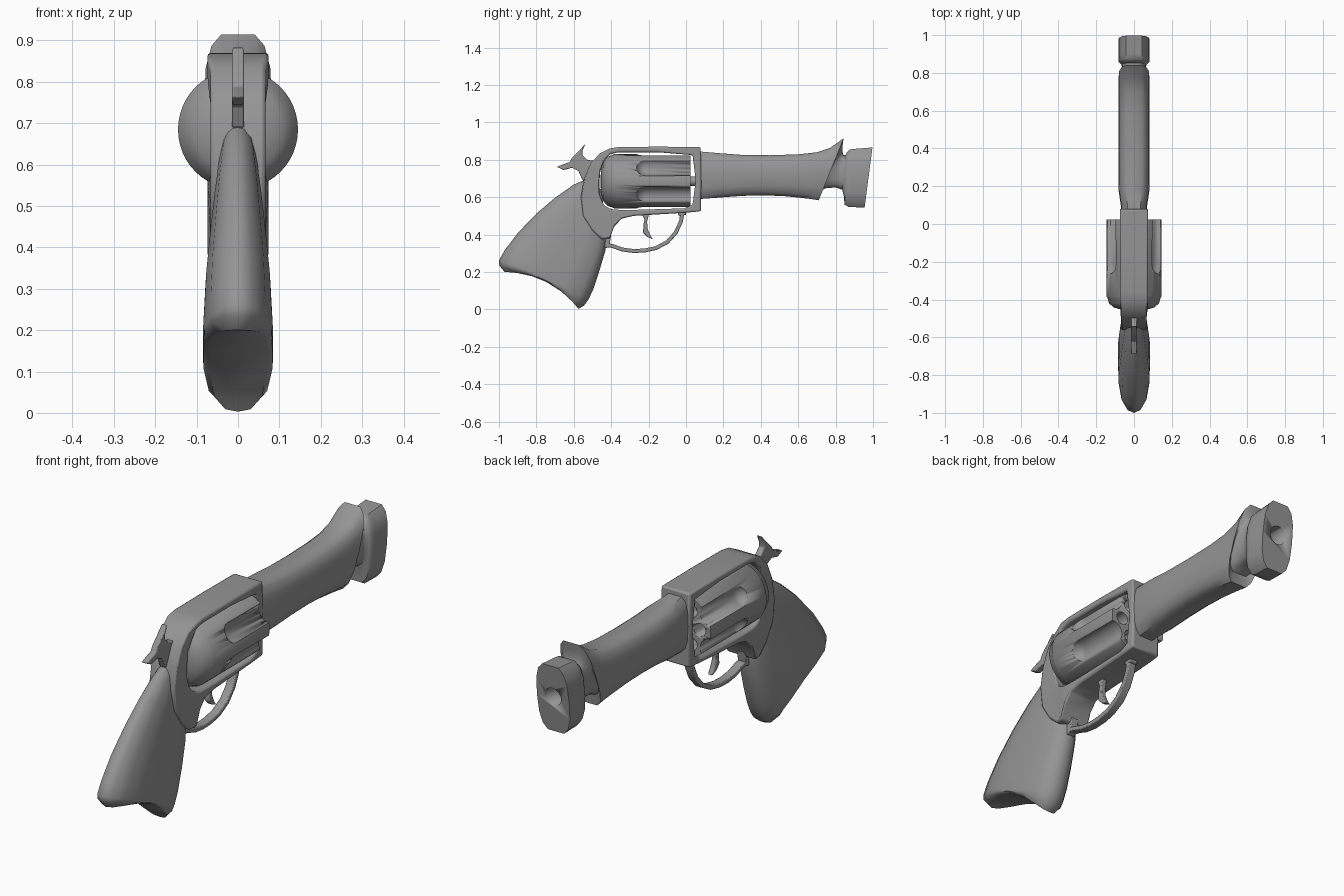
import bpy, bmesh, math
from mathutils import Matrix, Vector

if "Cube" in bpy.data.objects:
    bpy.data.objects.remove(bpy.data.objects["Cube"])

grey = bpy.data.materials.new("gunmetal_grey")
grey.diffuse_color = (0.3, 0.3, 0.3, 1)
grey.use_nodes = True
grey.node_tree.nodes["Principled BSDF"].inputs["Base Color"].default_value = grey.diffuse_color


def finish(name, bm, bevel=0.0, angle=40):
    bmesh.ops.recalc_face_normals(bm, faces=bm.faces)
    me = bpy.data.meshes.new(name)
    bm.to_mesh(me)
    bm.free()
    me.materials.append(grey)
    ob = bpy.data.objects.new(name, me)
    bpy.context.collection.objects.link(ob)
    if bevel:
        m = ob.modifiers.new("bevel", "BEVEL")
        m.width, m.segments, m.limit_method = bevel, 2, "ANGLE"
        m.angle_limit = math.radians(35)
    for o in bpy.context.selected_objects:
        o.select_set(False)
    ob.select_set(True)
    bpy.context.view_layer.objects.active = ob
    bpy.ops.object.shade_smooth_by_angle(angle=math.radians(angle))
    return ob


def plate(name, outline, half, bevel=0.004):
    """Extrude a side outline (y, z) evenly to both sides of x = 0."""
    bm = bmesh.new()
    a, b = ([bm.verts.new((x, y, z)) for y, z in outline] for x in (-half, half))
    bm.faces.new(a)
    bm.faces.new(b)
    for i in range(len(a)):
        j = (i + 1) % len(a)
        bm.faces.new((a[i], a[j], b[j], b[i]))
    return finish(name, bm, bevel)


def loft(name, half_section, stations, angle=40):
    """Skin mirrored sections; a station is (y0, z0, y1, z1, half width, bulge)."""
    bm = bmesh.new()
    rings = []
    for y0, z0, y1, z1, w, bulge in stations:
        d = Vector((y1 - y0, z1 - z0)).normalized()
        pts = []
        for u, t in half_section:
            s = bulge * 4 * t * (1 - t)
            pts.append((u * w, y0 + (y1 - y0) * t + d.y * s, z0 + (z1 - z0) * t - d.x * s))
        right = [bm.verts.new(p) for p in pts]
        left = [bm.verts.new((-x, y, z)) for x, y, z in pts]
        rings.append((right, left))
    for (r0, l0), (r1, l1) in zip(rings, rings[1:]):
        a, b = r0 + l0[::-1], r1 + l1[::-1]
        for i in range(len(a)):
            j = (i + 1) % len(a)
            bm.faces.new((a[i], a[j], b[j], b[i]))
    for r, l in (rings[0], rings[-1]):
        for i in range(len(r) - 1):
            bm.faces.new((r[i], r[i + 1], l[i + 1], l[i]))
    bmesh.ops.remove_doubles(bm, verts=bm.verts, dist=1e-5)
    return finish(name, bm, angle=angle)


def rod(bm, r, y0, y1, x, z, seg=24):
    m = Matrix.Translation((x, (y0 + y1) / 2, z)) @ Matrix.Rotation(math.pi / 2, 4, "X")
    bmesh.ops.create_cone(bm, cap_ends=True, segments=seg, radius1=r, radius2=r,
                          depth=y1 - y0, matrix=m)


def cut(target, cutter):
    cutter.hide_render = True
    cutter.hide_viewport = True
    m = target.modifiers.new("cut", "BOOLEAN")
    m.operation, m.solver, m.object = "DIFFERENCE", "EXACT", cutter


# Frame: ring of paired outer and window points
pairs = [(.078, .868, .035, .825), (-.15, .87, -.15, .84), (-.36, .868, -.36, .84),
         (-.41, .86, -.41, .828), (-.46, .835, -.44, .79), (-.51, .78, -.458, .74),
         (-.545, .70, -.463, .68), (-.562, .60, -.462, .62), (-.55, .50, -.45, .58),
         (-.50, .42, -.435, .555), (-.45, .375, -.41, .54), (-.41, .375, -.39, .535),
         (-.385, .44, -.37, .533), (-.345, .485, -.34, .532), (-.28, .50, -.28, .532),
         (0, .517, -.01, .54), (.08, .525, .035, .56), (.082, .69, .052, .69)]
bm = bmesh.new()
loops = []
for side in (-1, 1):
    for k in (0, 2):
        loops.append([bm.verts.new((side * (.074 if p[k] > -.45 else .066), p[k], p[k + 1]))
                      for p in pairs])
for i in range(len(pairs)):
    j = (i + 1) % len(pairs)
    for a, b in ((0, 1), (1, 3), (3, 2), (2, 0)):
        bm.faces.new((loops[a][i], loops[a][j], loops[b][j], loops[b][i]))
finish("frame", bm, 0.008)

# Chambered drum: lathed body with flutes and chambers cut in
CZ = .685
profile = [(0, -.457), (.06, -.455), (.105, -.443), (.132, -.42), (.141, -.39),
           (.145, -.385), (.145, .025), (0, .025)]
bm = bmesh.new()
vs = [bm.verts.new((r, y, CZ)) for r, y in profile]
es = [bm.edges.new(e) for e in zip(vs, vs[1:])]
bmesh.ops.spin(bm, geom=vs + es, cent=(0, 0, CZ), axis=(0, 1, 0),
               angle=2 * math.pi, steps=48)
bmesh.ops.remove_doubles(bm, verts=bm.verts, dist=1e-5)
drum = finish("drum", bm)
bm = bmesh.new()
for i in range(6):
    a = math.radians(60 * i)
    rod(bm, .03, -.15, .1, .088 * math.cos(a), CZ + .088 * math.sin(a))
chambers = finish("chamber_cutter", bm)
bm = bmesh.new()
for i in range(6):
    # Round-ended flute: a sphere with its front half stretched forward
    a = math.radians(60 * i + 30)
    m = Matrix.Translation((.163 * math.cos(a), -.215, CZ + .163 * math.sin(a)))
    m = m @ Matrix.Rotation(-math.pi / 2, 4, "X")
    new = bmesh.ops.create_uvsphere(bm, u_segments=20, v_segments=12, radius=.053, matrix=m)
    for v in new["verts"]:
        if v.co.y > -.214:
            v.co.y += .3
flutes = finish("flute_cutter", bm)
cut(drum, flutes)
cut(drum, chambers)
bm = bmesh.new()
rod(bm, .025, 0, .08, 0, CZ)
finish("drum_pin", bm)

# Barrel: lower point, upper point, half width; ends in a flared muzzle block
section = [(.5, 0), (.78, .08), (.95, .24), (1, .5), (.95, .76), (.78, .92), (.5, 1)]
barrel = loft("barrel", section, [
    (.06, .59, .06, .845, .066, 0), (.10, .592, .10, .842, .07, 0),
    (.18, .598, .18, .835, .082, 0), (.30, .607, .30, .826, .083, 0),
    (.42, .61, .45, .824, .083, 0), (.53, .605, .60, .829, .083, 0),
    (.61, .597, .70, .84, .083, 0), (.67, .59, .77, .863, .083, 0),
    (.71, .583, .842, .914, .082, 0), (.715, .635, .838, .88, .074, 0),
    (.75, .648, .836, .845, .066, 0), (.80, .652, .842, .825, .062, 0),
    (.835, .64, .852, .825, .066, 0), (.845, .60, .86, .84, .076, 0),
    (.847, .56, .875, .855, .082, 0), (.87, .547, .90, .858, .083, 0),
    (.955, .545, .997, .866, .083, 0)])
bm = bmesh.new()
rod(bm, .042, .88, 1.1, 0, .715)
cut(barrel, finish("bore_cutter", bm))

# Grip: back point, front point, half width, outward bulge of the butt
grip_section = [(0, 0), (.4, .03), (.78, .14), (.97, .32), (1, .5), (1, .72),
                (.85, .9), (.45, .985), (0, 1)]
loft("grip", grip_section, [
    (-.535, .695, -.45, .64, .034, 0), (-.60, .667, -.44, .52, .046, 0),
    (-.70, .597, -.425, .40, .058, 0), (-.80, .512, -.432, .31, .068, 0),
    (-.90, .408, -.465, .20, .079, 0), (-.97, .315, -.495, .11, .084, 0),
    (-1, .262, -.52, .055, .084, -.01), (-.998, .235, -.545, .02, .083, -.035),
    (-.97, .20, -.575, .003, .068, -.052)], 50)

# Hammer
plate("hammer", [(-.69, .762), (-.655, .745), (-.61, .757), (-.575, .74), (-.553, .69),
                 (-.47, .69), (-.47, .79), (-.53, .80), (-.555, .825), (-.553, .85),
                 (-.538, .885), (-.575, .845), (-.61, .81), (-.622, .788), (-.65, .778)], .015)

# Trigger
plate("trigger", [(-.24, .52), (-.195, .52), (-.208, .47), (-.205, .43), (-.192, .40),
                  (-.176, .374), (-.208, .388), (-.229, .41), (-.228, .45), (-.222, .48)], .013)

# Trigger guard: ribbon of even thickness along a path
path = [Vector(p) for p in ((-.018, .525), (-.027, .47), (-.055, .41), (-.10, .36), (-.16, .328),
                            (-.22, .315), (-.28, .312), (-.34, .32), (-.39, .338), (-.43, .345))]
inner, outer = [], []
for i, p in enumerate(path):
    d = (path[min(i + 1, len(path) - 1)] - path[max(i - 1, 0)]).normalized()
    n = Vector((d.y, -d.x)) * .0105
    inner.append(p + n)
    outer.append(p - n)
plate("trigger_guard", inner + outer[::-1], .02)
plate("guard_rear_lug", [(-.445, .40), (-.40, .40), (-.41, .335), (-.435, .325)], .02)
plate("guard_front_lug", [(-.045, .53), (0, .53), (0, .505), (-.04, .50)], .02)
